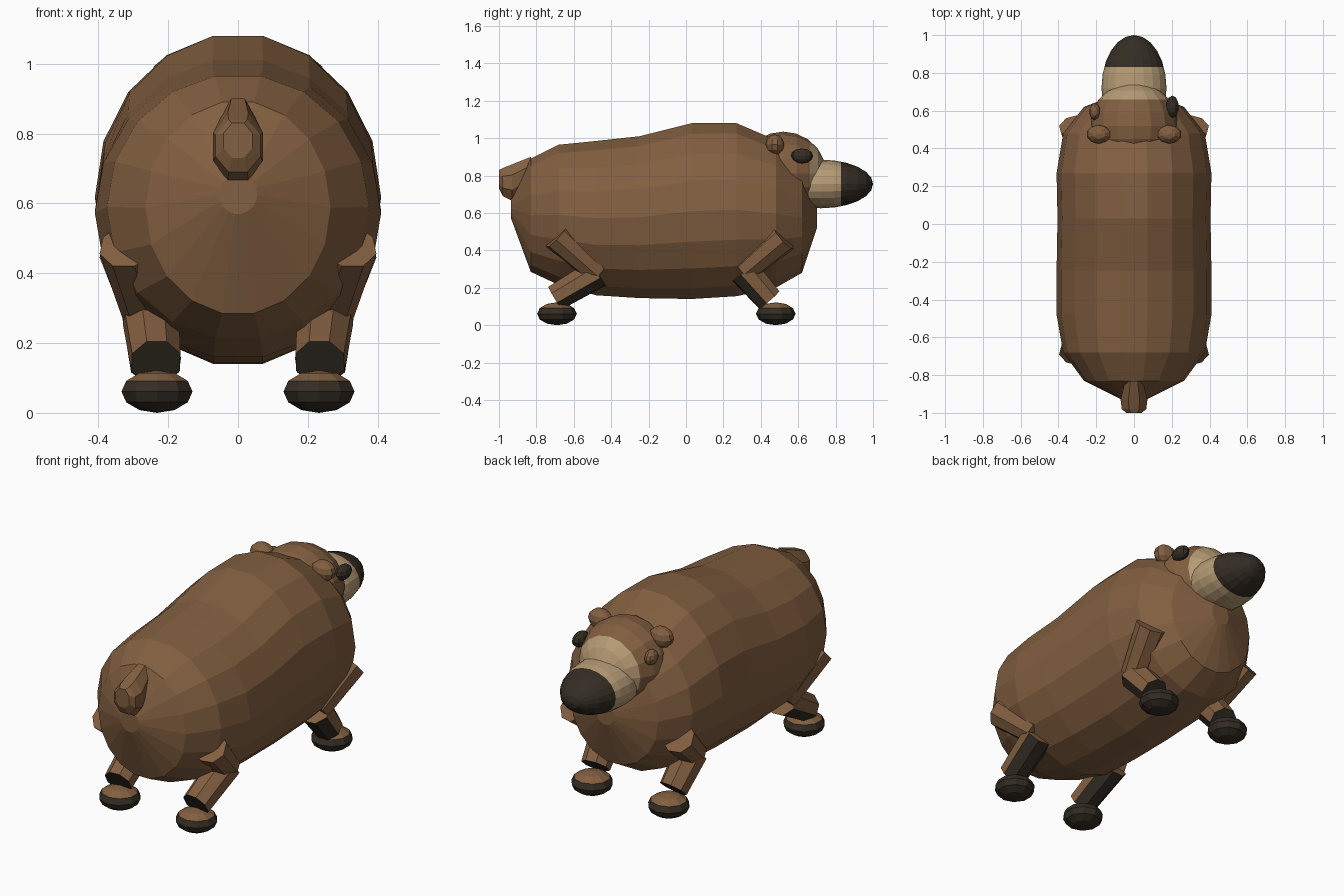
import bpy, bmesh, math
from mathutils import Vector, Matrix

cube = bpy.data.objects.get("Cube")
if cube:
    bpy.data.objects.remove(cube, do_unlink=True)


def material(name, rgb):
    m = bpy.data.materials.new(name)
    m.use_nodes = True
    m.diffuse_color = (*rgb, 1)
    m.node_tree.nodes["Principled BSDF"].inputs["Base Color"].default_value = (*rgb, 1)
    return m


BROWN = material("brown fur", (0.225, 0.115, 0.052))
CREAM = material("cream fur", (0.47, 0.33, 0.18))
DARK = material("dark skin", (0.034, 0.026, 0.017))


def finish(bm, name, mats, rule=None):
    """Turn the bmesh into an object, colouring faces by an optional rule."""
    bmesh.ops.recalc_face_normals(bm, faces=bm.faces)
    bm.normal_update()
    if rule:
        for f in bm.faces:
            f.material_index = int(rule(f))
    mesh = bpy.data.meshes.new(name)
    bm.to_mesh(mesh)
    bm.free()
    for m in mats:
        mesh.materials.append(m)
    ob = bpy.data.objects.new(name, mesh)
    bpy.context.collection.objects.link(ob)
    return ob


def loft(name, rings, sides, mats):
    """Skin elliptical rings (y, z low, z high, half width) along y."""
    bm = bmesh.new()
    loops = []
    for y, low, high, half in rings:
        mid, rz = (low + high) / 2, (high - low) / 2
        angles = [2 * math.pi * (i + 0.5) / sides for i in range(sides)]
        k = 1 / math.cos(math.pi / sides)
        loops.append([bm.verts.new((half * math.sin(a), y, mid + rz * k * math.cos(a)))
                      for a in angles])
    for a, b in zip(loops, loops[1:]):
        for i in range(sides):
            j = (i + 1) % sides
            bm.faces.new((a[i], a[j], b[j], b[i]))
    bm.faces.new(loops[0])
    bm.faces.new(loops[-1])
    return finish(bm, name, mats)


def ellipsoid(name, centre, radii, mats, segments=10, rings=6, cut_y=None, rule=None, axis_y=False):
    """Sphere stretched to size, optionally cut on a plane so colours meet cleanly."""
    bm = bmesh.new()
    bmesh.ops.create_uvsphere(bm, u_segments=segments, v_segments=rings, radius=1)
    if axis_y:
        bmesh.ops.rotate(bm, verts=bm.verts, matrix=Matrix.Rotation(math.pi / 2, 3, "X"))
    bmesh.ops.scale(bm, verts=bm.verts, vec=radii)
    bmesh.ops.translate(bm, verts=bm.verts, vec=centre)
    if cut_y is not None:
        bmesh.ops.bisect_plane(bm, geom=bm.verts[:] + bm.edges[:] + bm.faces[:],
                               plane_co=(0, cut_y, 0), plane_no=(0, 1, 0))
        rule = lambda f: f.calc_center_median().y > cut_y
    return finish(bm, name, mats, rule)


def limb(name, start, end, r0, r1, mats, rule=None):
    """Eight-sided tapered segment between two points."""
    start, end = Vector(start), Vector(end)
    bm = bmesh.new()
    bmesh.ops.create_cone(bm, cap_ends=True, segments=8, radius1=r0, radius2=r1,
                          depth=(end - start).length)
    turn = (end - start).to_track_quat("Z", "X").to_matrix().to_4x4()
    bmesh.ops.transform(bm, verts=bm.verts,
                        matrix=Matrix.Translation((start + end) / 2) @ turn
                        @ Matrix.Rotation(math.pi / 8, 4, "Z"))
    return finish(bm, name, mats, rule)


# Barrel body, rear to front
loft("body", [(-0.935, 0.57, 0.68, 0.055), (-0.83, 0.285, 0.89, 0.265),
              (-0.68, 0.215, 0.965, 0.375), (-0.48, 0.16, 0.985, 0.41),
              (-0.25, 0.145, 1.01, 0.41), (0.03, 0.14, 1.08, 0.405),
              (0.27, 0.155, 1.08, 0.41), (0.48, 0.2, 0.99, 0.375),
              (0.62, 0.28, 0.87, 0.265), (0.70, 0.52, 0.64, 0.055)], 18, [BROWN])

# Stubby tail
loft("tail", [(-0.83, 0.74, 0.90, 0.05), (-0.93, 0.665, 0.86, 0.077),
              (-0.98, 0.69, 0.84, 0.07), (-1.0, 0.73, 0.83, 0.045)], 8, [BROWN])

# Head with pale face, muzzle with dark nose
ellipsoid("head", (0, 0.52, 0.81), (0.235, 0.23, 0.225), [BROWN, CREAM], 16, 10, 0.66, axis_y=True)
ellipsoid("muzzle", (0, 0.72, 0.755), (0.172, 0.28, 0.13), [CREAM, DARK], 20, 12, 0.83, axis_y=True)

# Ears and eyes
for side, x in (("left", 1), ("right", -1)):
    ellipsoid(side + "_ear", (0.185 * x, 0.475, 0.965), (0.068, 0.05, 0.055), [BROWN])
ellipsoid("left_eye", (0.203, 0.62, 0.905), (0.034, 0.06, 0.04), [DARK])
ellipsoid("right_eye", (-0.207, 0.595, 0.905), (0.03, 0.045, 0.04), [BROWN])

# Legs: upper segment, lower segment with dark underside, two-tone foot
LEGS = {"rear": ((-0.69, 0.48), (-0.47, 0.28), (-0.70, 0.145), -0.69),
        "front": ((0.52, 0.47), (0.31, 0.29), (0.445, 0.135), 0.48)}
for place, (hip, knee, ankle, foot_y) in LEGS.items():
    for side, x in (("left", 1), ("right", -1)):
        name = side + "_" + place
        limb(name + "_upper_leg", (0.315 * x, *hip), (0.26 * x, *knee), 0.085, 0.07, [BROWN])
        limb(name + "_lower_leg", (0.25 * x, *knee), (0.235 * x, *ankle), 0.085, 0.075,
             [BROWN, DARK], lambda f: f.normal.z < -0.45)
        ellipsoid(name + "_foot", (0.232 * x, foot_y, 0.061), (0.107, 0.106, 0.061),
                  [BROWN, DARK], 10, 6, rule=lambda f: f.calc_center_median().z < 0.085)
